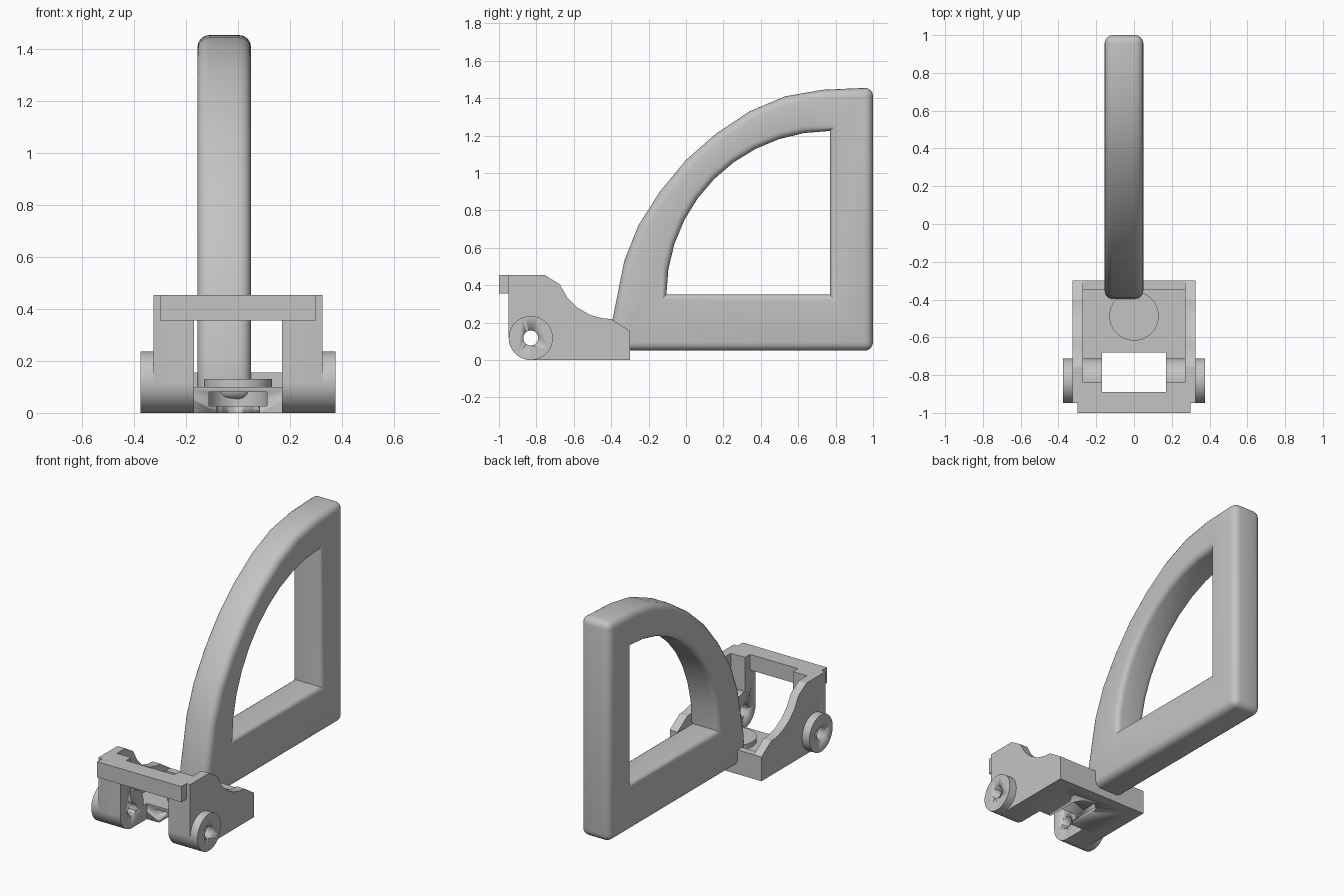
import bpy, bmesh
from math import sin, cos, radians

cube = bpy.data.objects.get("Cube")
if cube:
    bpy.data.objects.remove(cube, do_unlink=True)

grey = bpy.data.materials.new("plain grey")
grey.use_nodes = True
grey.diffuse_color = (0.55, 0.55, 0.55, 1)
grey.node_tree.nodes["Principled BSDF"].inputs["Base Color"].default_value = (0.55, 0.55, 0.55, 1)


def arc(cy, cz, r, start, end, n):
    """Points on an arc, angles in degrees, both ends included."""
    angles = [radians(start + (end - start) * i / n) for i in range(n + 1)]
    return [(cy + r * cos(a), cz + r * sin(a)) for a in angles]


def circle(cy, cz, r, n=48):
    return arc(cy, cz, r, 0, 360, n)[:-1]


def rect(a0, a1, b0, b1):
    return [(a0, b0), (a1, b0), (a1, b1), (a0, b1)]


def finish(name, bm):
    bmesh.ops.recalc_face_normals(bm, faces=bm.faces)
    mesh = bpy.data.meshes.new(name)
    bm.to_mesh(mesh)
    bm.free()
    mesh.materials.append(grey)
    obj = bpy.data.objects.new(name, mesh)
    bpy.context.scene.collection.objects.link(obj)
    return obj


def prism(name, outline, lo, hi, axis="x"):
    """Extrude an outline along x (outline is y,z) or z (outline is x,y)."""
    bm = bmesh.new()
    place = (lambda p, h: (h, *p)) if axis == "x" else (lambda p, h: (*p, h))
    low, high = [[bm.verts.new(place(p, h)) for p in outline] for h in (lo, hi)]
    bm.faces.new(low)
    bm.faces.new(high)
    n = len(outline)
    for i in range(n):
        j = (i + 1) % n
        bm.faces.new((low[i], low[j], high[j], high[i]))
    obj = finish(name, bm)
    obj.data.shade_smooth()
    obj.data.set_sharp_from_angle(angle=radians(30))
    return obj


def cut(obj, cutter):
    mod = obj.modifiers.new("cut", "BOOLEAN")
    mod.operation = "DIFFERENCE"
    mod.solver = "EXACT"
    mod.object = cutter
    cutter.hide_render = True
    cutter.hide_viewport = True
    cutter.display_type = "WIRE"


# Axle hole cutter
axle_y, axle_z, boss_r = -0.83, 0.118, 0.118
axle_hole = prism("axle_hole_cutter", circle(axle_y, axle_z, 0.04), -0.6, 0.6)

# Side arms: cheek plate, inner post, foot and round boss on each side
cheek = [(-0.3, 0), (-0.3, 0.155), (-0.4, 0.22), (-0.44, 0.222), (-0.51, 0.24),
         (-0.58, 0.28), (-0.635, 0.335), (-0.675, 0.405), (-0.755, 0.455), (-0.948, 0.455)]
cheek += arc(axle_y, axle_z, boss_r, 180, 270, 12)
post = rect(-0.948, -0.84, axle_z, 0.455)
foot = rect(axle_y, -0.68, 0, 0.1)
for side, s in (("left", 1), ("right", -1)):
    for part, outline, inner, outer in (
            ("cheek", cheek, 0.27, 0.325),
            ("post", post, 0.17, 0.27),
            ("foot", foot, 0.17, 0.27),
            ("boss", circle(axle_y, axle_z, boss_r), 0.17, 0.376)):
        lo, hi = sorted((s * inner, s * outer))
        cut(prism(f"{side}_{part}", outline, lo, hi), axle_hole)

# Front crossbar and raised rear lip
prism("crossbar", rect(-1, -0.89, 0.355, 0.455), -0.298, 0.298)
prism("rear_lip", rect(-0.346, -0.3, 0, 0.155), -0.27, 0.27)

# Floor with a stepped slot that is open at the front
floor = prism("floor", rect(-0.27, 0.27, -0.68, -0.346), 0, 0.1, "z")
for label, r, lo, hi in (("wide", 0.112, 0.027, 0.08), ("narrow", 0.083, -0.05, 0.04)):
    slot = [(-r, -0.75), (r, -0.75)] + arc(0, -0.485, r, 0, 180, 24)
    cut(floor, prism(f"{label}_slot_cutter", slot, lo, hi, "z"))
prism("pivot_disc", circle(0, -0.487, 0.131), 0.09, 0.13, "z")

# Quarter-round handle: outer and inner outlines bridged into a frame
outer = [(-0.4, 0.05), (-0.392, 0.22), (-0.33, 0.53), (-0.255, 0.72), (-0.14, 0.9), (0, 1.07),
         (0.16, 1.21), (0.34, 1.33), (0.53, 1.41), (0.73, 1.445), (1, 1.457), (1, 0.05)]
inner = arc(0.77, 0.35, 0.875, 180, 90, 10) + [(0.77, 0.35)]
bm = bmesh.new()
rings = [[bm.verts.new((x, *p)) for p in outline]
         for outline in (outer, inner) for x in (-0.156, 0.05)]
out_a, out_b, in_a, in_b = rings
n = len(outer)
for i in range(n):
    j = (i + 1) % n
    for p, q in ((out_a, out_b), (in_a, in_b), (out_a, in_a), (out_b, in_b)):
        bm.faces.new((p[i], p[j], q[j], q[i]))
bmesh.ops.recalc_face_normals(bm, faces=bm.faces)


def ring_edges(ring):
    return [bm.edges.get((ring[i], ring[(i + 1) % n])) for i in range(n)]


# Round the rims and the three outer corners
inner_rims = ring_edges(in_a) + ring_edges(in_b)
corners = [bm.edges.get((out_a[i], out_b[i])) for i in (0, n - 2, n - 1)]
outer_rims = ring_edges(out_a) + ring_edges(out_b) + corners
for edges, width in ((inner_rims, 0.035), (outer_rims, 0.045)):
    bmesh.ops.bevel(bm, geom=edges, offset=width, segments=4, profile=0.5,
                    affect="EDGES", clamp_overlap=True)

# Keep the facets of the outer curve crisp, everything else smooth
for face in bm.faces:
    face.smooth = True
for edge in bm.edges:
    a, b = edge.verts
    across = abs(a.co.x - b.co.x) > 0.08 and abs(a.co.y - b.co.y) < 0.01
    angle = edge.calc_face_angle(0)
    edge.smooth = angle < radians(35) and not (across and angle < radians(14))
finish("handle", bm)
